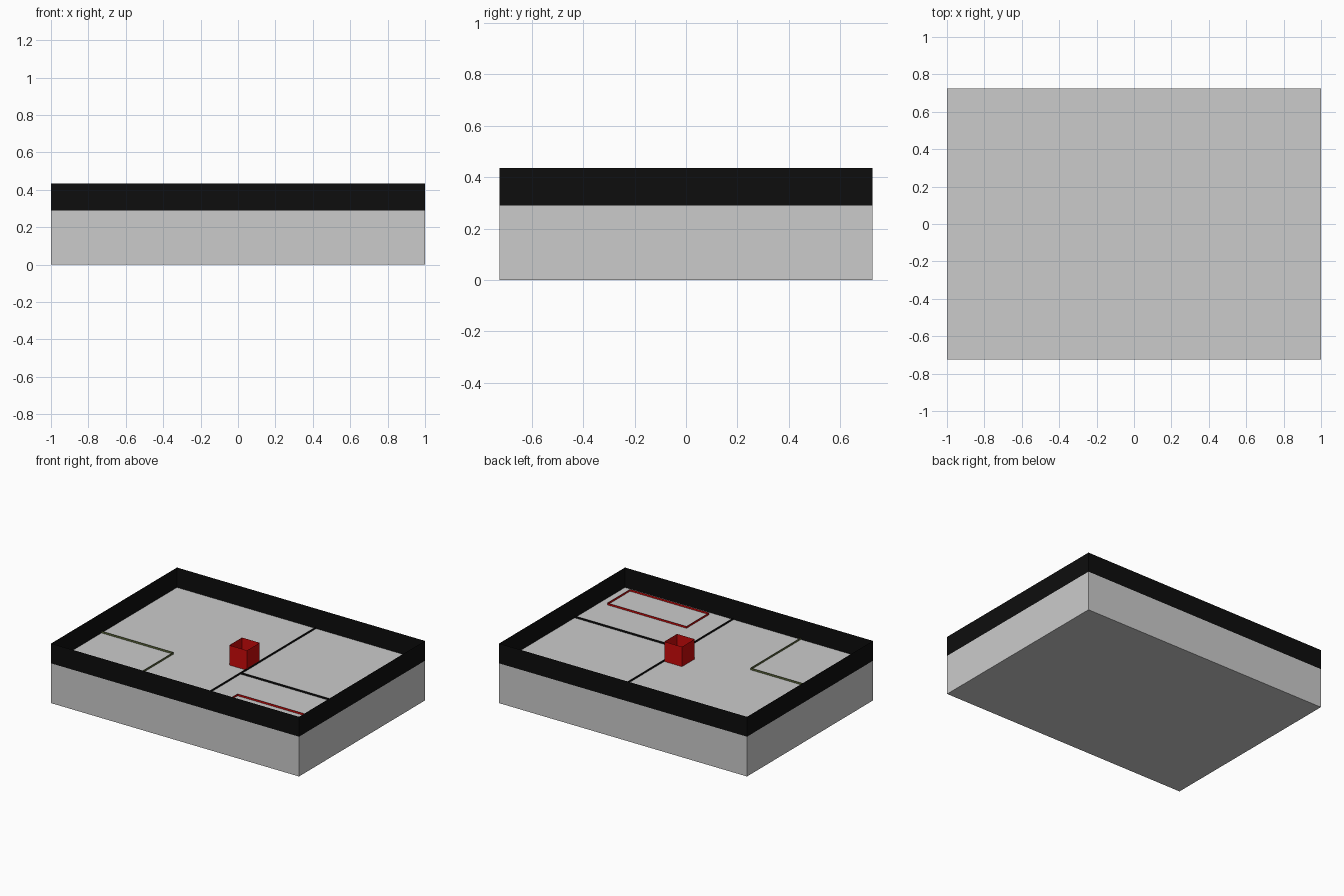
import bpy, bmesh

if "Cube" in bpy.data.objects:
    bpy.data.objects.remove(bpy.data.objects["Cube"])

HX, HY = 1.0, 0.725      # half size of the block
FLOOR, WALL, CURB = 0.29, 0.145, 0.0145


def material(name, rgb):
    m = bpy.data.materials.new(name)
    m.diffuse_color = (*rgb, 1)
    m.use_nodes = True
    m.node_tree.nodes["Principled BSDF"].inputs["Base Color"].default_value = m.diffuse_color
    return m


def strip(name, path, height, mat, closed=False):
    """Thin upright sheet standing on the floor along an xy path."""
    bm = bmesh.new()
    low = [bm.verts.new((x, y, FLOOR)) for x, y in path]
    top = [bm.verts.new((x, y, FLOOR + height)) for x, y in path]
    n = len(path)
    for i in range(n if closed else n - 1):
        j = (i + 1) % n
        bm.faces.new((low[i], low[j], top[j], top[i]))
    mesh = bpy.data.meshes.new(name)
    bm.to_mesh(mesh)
    bm.free()
    mesh.materials.append(mat)
    obj = bpy.data.objects.new(name, mesh)
    bpy.context.collection.objects.link(obj)
    return obj


def rect(x0, x1, y0, y1):
    return [(x0, y0), (x1, y0), (x1, y1), (x0, y1)]


black = material("black", (0.004, 0.004, 0.004))
red = material("red", (0.6, 0.003, 0.003))
olive = material("olive", (0.1, 0.13, 0.04))

# Solid block whose top is the floor
bpy.ops.mesh.primitive_cube_add(size=1, location=(0, 0, FLOOR / 2))
base = bpy.context.object
base.name = "base_block"
base.scale = (2 * HX, 2 * HY, FLOOR)

# Full-height sheets: outer wall and open central box
strip("perimeter_wall", rect(-HX, HX, -HY, HY), WALL, black, True)
strip("central_box", rect(-0.02, 0.123, -0.0715, 0.0745), WALL, red, True)

# Low curbs marking out the floor
strip("cross_divider", [(0.123, -HY), (0.123, HY)], CURB, black)
strip("side_divider", [(0.123, -0.145), (HX, -0.145)], CURB, black)
strip("marked_rectangle", rect(0.30, 0.938, -0.695, -0.434), CURB, red, True)
strip("corner_outline", [(-HX, -0.145), (-0.42, -0.145), (-0.42, -HY)], CURB, olive)
